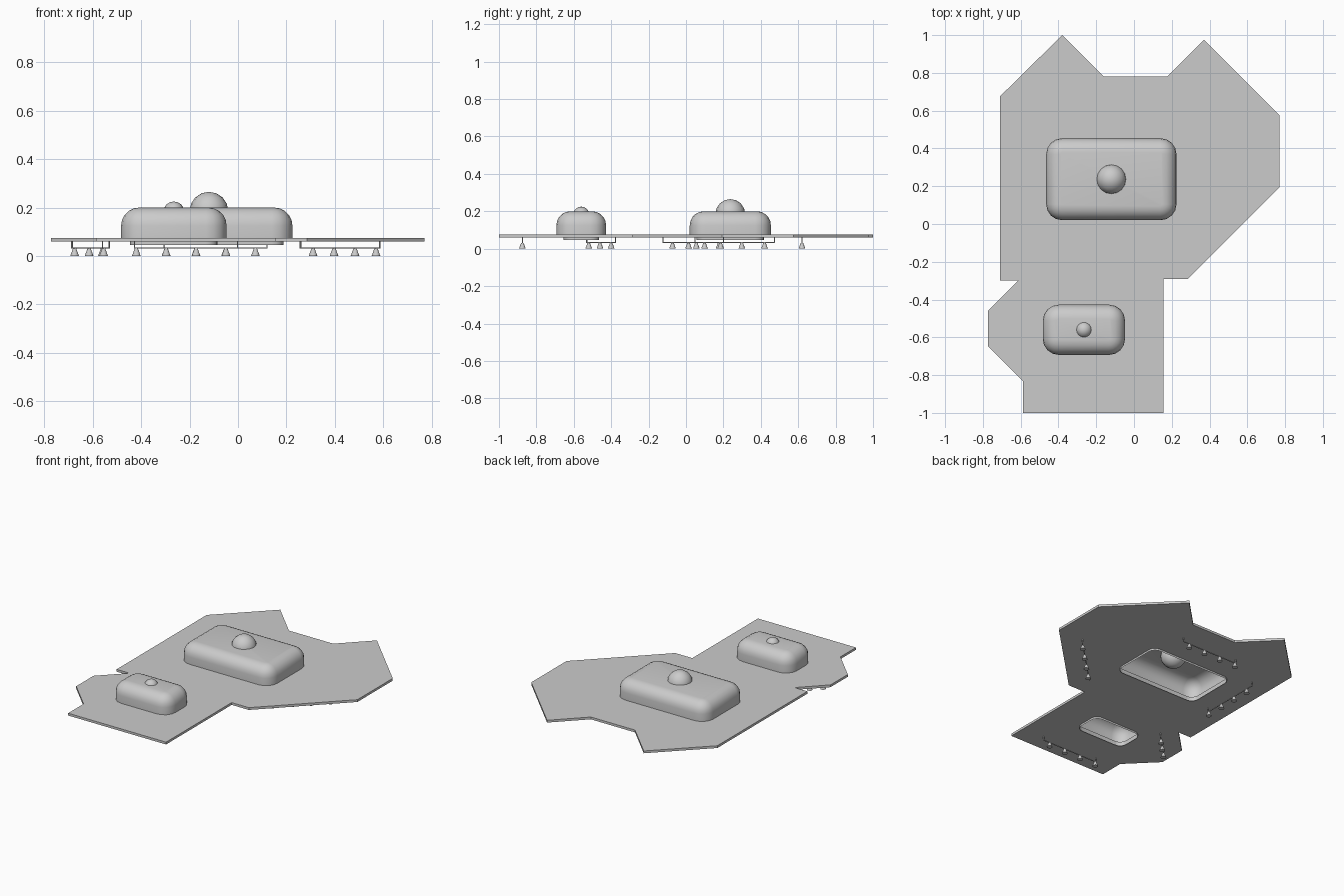
import bpy, bmesh, math
from mathutils import Vector

if "Cube" in bpy.data.objects:
    bpy.data.objects.remove(bpy.data.objects["Cube"])


def finish(bm, name, smooth=False):
    mesh = bpy.data.meshes.new(name)
    bm.to_mesh(mesh)
    bm.free()
    obj = bpy.data.objects.new(name, mesh)
    bpy.context.collection.objects.link(obj)
    if smooth:
        bpy.ops.object.select_all(action='DESELECT')
        obj.select_set(True)
        bpy.context.view_layer.objects.active = obj
        bpy.ops.object.shade_smooth_by_angle(angle=math.radians(40))
    return obj


def rounded_rect(cx, cy, hx, hy, r, seg=4):
    pts = []
    for q, (sx, sy) in enumerate([(1, 1), (-1, 1), (-1, -1), (1, -1)]):
        for i in range(seg + 1):
            a = math.pi / 2 * (q + i / seg)
            pts.append((cx + sx * (hx - r) + r * math.cos(a),
                        cy + sy * (hy - r) + r * math.sin(a)))
    return pts


# Domes: centre x, centre y, half width, half depth, ball radius, ball height
DOMES = [("large", -0.12, 0.237, 0.345, 0.217, 0.08, 0.185),
         ("small", -0.265, -0.56, 0.218, 0.133, 0.044, 0.181)]
INSET, CORNER = 0.037, 0.085
Z0, Z1 = 0.059, 0.075

# Ceiling plate with an opening under each dome
outline = [(-0.38, 1.0), (-0.16, 0.78), (0.175, 0.78), (0.37, 0.975),
           (0.77, 0.575), (0.77, 0.193), (0.285, -0.29), (0.155, -0.29),
           (0.155, -1.0), (-0.587, -1.0), (-0.587, -0.833), (-0.773, -0.647),
           (-0.773, -0.46), (-0.613, -0.30), (-0.71, -0.30), (-0.71, 0.675)]
loops = [outline] + [rounded_rect(x, y, hx - INSET, hy - INSET, CORNER - INSET)
                     for _, x, y, hx, hy, _, _ in DOMES]
bm = bmesh.new()
edges = []
for loop in loops:
    vs = [bm.verts.new((x, y, Z0)) for x, y in loop]
    edges += [bm.edges.new((vs[i - 1], vs[i])) for i in range(len(vs))]
bmesh.ops.triangle_fill(bm, edges=edges, use_beauty=True, use_dissolve=False)
res = bmesh.ops.extrude_face_region(bm, geom=bm.faces[:], use_keep_orig=True)
top = [g for g in res["geom"] if isinstance(g, bmesh.types.BMVert)]
bmesh.ops.translate(bm, verts=top, vec=(0, 0, Z1 - Z0))
bmesh.ops.recalc_face_normals(bm, faces=bm.faces[:])
finish(bm, "ceiling_plate")

# Rounded hollow domes with a narrower skirt, each topped by a ball
R = 0.075
profile = [(INSET, 0.046), (INSET, Z1), (0, Z1)]
for i in range(6):
    a = math.pi / 2 * i / 5
    profile.append((R * (1 - math.cos(a)), 0.2 - R + R * math.sin(a)))
for name, cx, cy, hx, hy, br, bz in DOMES:
    bm = bmesh.new()
    rings = []
    for inset, z in profile:
        pts = rounded_rect(cx, cy, hx - inset, hy - inset, CORNER - inset)
        rings.append([bm.verts.new((x, y, z)) for x, y in pts])
    n = len(rings[0])
    for a, b in zip(rings, rings[1:]):
        for i in range(n):
            j = (i + 1) % n
            bm.faces.new((a[i], a[j], b[j], b[i]))
    bm.faces.new(rings[-1])
    finish(bm, name + "_dome", True)
    bm = bmesh.new()
    bmesh.ops.create_uvsphere(bm, u_segments=16, v_segments=8, radius=br)
    bmesh.ops.translate(bm, verts=bm.verts[:], vec=(cx, cy, bz))
    finish(bm, name + "_dome_ball", True)


def box(bm, a, b, z0, z1, w):
    """Box of width w running from point a to point b."""
    a, b = Vector(a), Vector(b)
    d = (b - a).normalized()
    s = Vector((-d.y, d.x)) * w / 2
    base = [a - s, b - s, b + s, a + s]
    lo = [bm.verts.new((p.x, p.y, z0)) for p in base]
    hi = [bm.verts.new((p.x, p.y, z1)) for p in base]
    bm.faces.new(lo[::-1])
    bm.faces.new(hi)
    for i in range(4):
        j = (i + 1) % 4
        bm.faces.new((lo[i], lo[j], hi[j], hi[i]))


# Light tracks: first lamp, last lamp, lamp count, overhang before and after
TRACKS = [("back", (-0.297, 0.62), (0.072, 0.62), 4, 0.01, 0.05),
          ("front", (-0.42, -0.875), (-0.05, -0.875), 4, 0.01, 0.05),
          ("left", (-0.56, 0.055), (-0.56, 0.42), 4, 0.01, 0.055),
          ("right", (0.31, -0.072), (0.57, 0.185), 4, 0.075, 0.025),
          ("bay", (-0.675, -0.52), (-0.555, -0.40), 3, 0.018, 0.035)]
for name, p, q, count, before, after in TRACKS:
    p, q = Vector(p), Vector(q)
    d = (q - p).normalized()
    a, b = p - d * before, q + d * after
    # Rail and its end hangers
    bm = bmesh.new()
    box(bm, a, b, 0.030, 0.035, 0.005)
    box(bm, a, a + d * 0.005, 0.035, Z0, 0.005)
    box(bm, b - d * 0.005, b, 0.035, Z0, 0.005)
    finish(bm, name + "_track")
    # Tapered lamps
    bm = bmesh.new()
    for i in range(count):
        c = p.lerp(q, i / (count - 1))
        v = bmesh.ops.create_cone(bm, cap_ends=True, segments=12, radius1=0.018,
                                  radius2=0.007, depth=0.03)["verts"]
        bmesh.ops.translate(bm, verts=v, vec=(c.x, c.y, 0.015))
    finish(bm, name + "_track_lamps", True)
